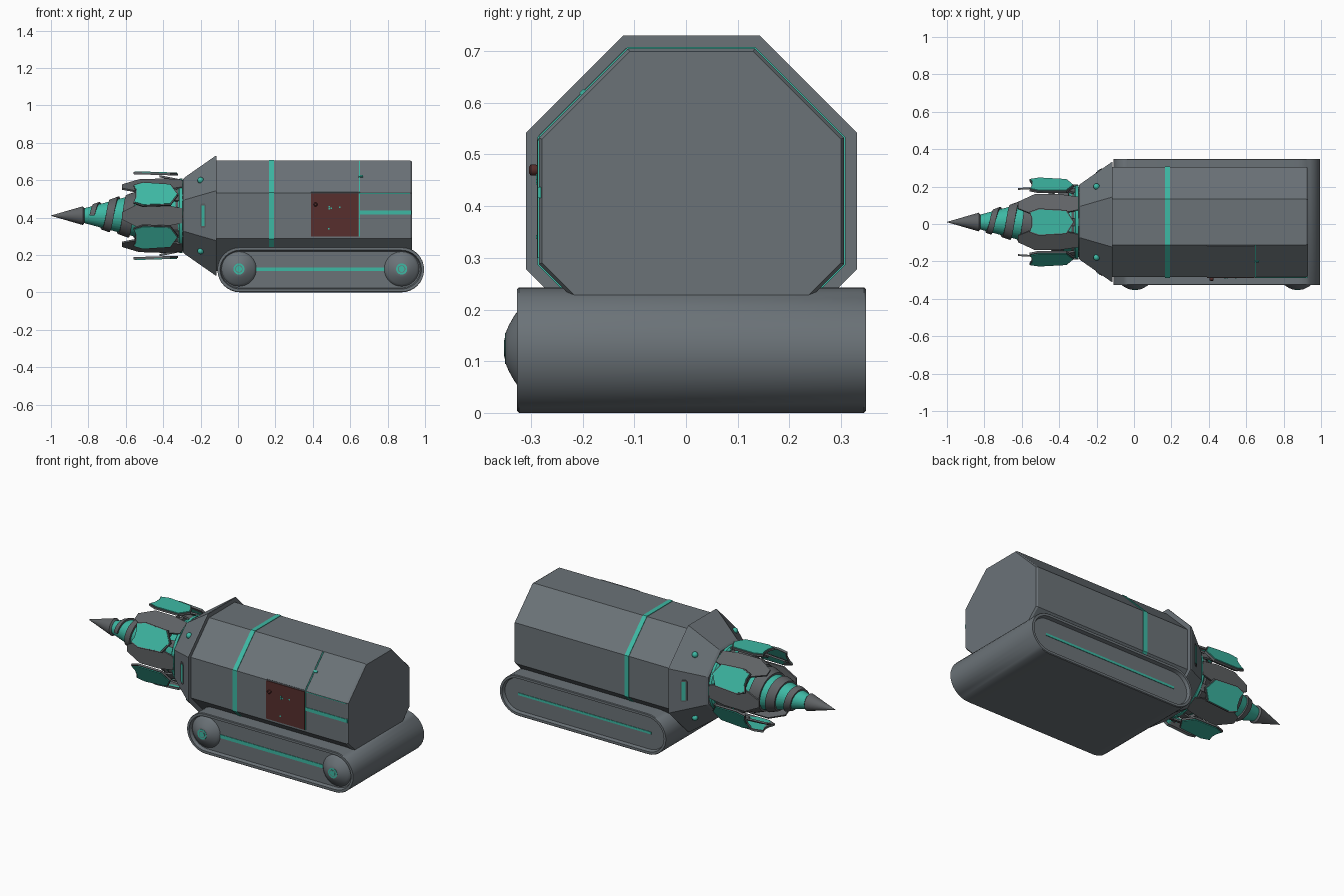
import bpy, bmesh, math
from math import sin, cos, pi, radians

if "Cube" in bpy.data.objects:
    bpy.data.objects.remove(bpy.data.objects["Cube"])

YC, ZC = 0.0105, 0.41          # axis of hull and drill
BODY, FLANGE, NOSE = 0.295, 0.32, 0.205   # octagon apothems


def material(name, rgb):
    m = bpy.data.materials.new(name)
    m.diffuse_color = (*rgb, 1)
    m.use_nodes = True
    m.node_tree.nodes["Principled BSDF"].inputs["Base Color"].default_value = m.diffuse_color
    return m


GRAY = material("steel gray", (0.147, 0.17, 0.187))
DARK = material("drill gray", (0.115, 0.123, 0.13))
TEAL = material("teal", (0.047, 0.48, 0.37))
MAROON = material("maroon", (0.095, 0.028, 0.026))


def finish(name, bm, mat, smooth=False):
    bmesh.ops.recalc_face_normals(bm, faces=bm.faces)
    me = bpy.data.meshes.new(name)
    bm.to_mesh(me)
    bm.free()
    me.materials.append(mat)
    ob = bpy.data.objects.new(name, me)
    bpy.context.collection.objects.link(ob)
    if smooth:
        bpy.ops.object.select_all(action='DESELECT')
        ob.select_set(True)
        bpy.context.view_layer.objects.active = ob
        bpy.ops.object.shade_smooth_by_angle(angle=radians(35))
    return ob


def skin(bm, rings):
    """Bridge consecutive closed rings and cap both ends."""
    n = len(rings[0])
    rows = [[bm.verts.new(p) for p in r] for r in rings]
    for a, b in zip(rows, rows[1:]):
        for i in range(n):
            bm.faces.new((a[i], a[(i + 1) % n], b[(i + 1) % n], b[i]))
    bm.faces.new(rows[0])
    bm.faces.new(rows[-1])


def polar(x, t, r, a):
    """Point on a plane facing angle a (0 = front, 90 = up) round the hull axis."""
    return (x, YC - r * cos(a) + t * sin(a), ZC + r * sin(a) + t * cos(a))


def lathe_x(name, profile, n, mat, smooth=True):
    k = 1 / cos(pi / 8) if n == 8 else 1
    rings = [[polar(x, 0, r * k, 2 * pi * (i + 0.5) / n) for i in range(n)] for x, r in profile]
    bm = bmesh.new()
    skin(bm, rings)
    return finish(name, bm, mat, smooth)


def lathe_y(name, profile, cx, cz, mat, n=32):
    bm = bmesh.new()
    skin(bm, [[(cx + r * cos(2 * pi * i / n), y, cz + r * sin(2 * pi * i / n))
               for i in range(n)] for y, r in profile])
    return finish(name, bm, mat, True)


def plate(name, outline, deg, radius, thick, mat):
    """Flat plate from (x, t) points; radius is a number or a function of x."""
    rf = radius if callable(radius) else (lambda x: radius)
    a = radians(deg)
    bm = bmesh.new()
    skin(bm, [[polar(x, t, rf(x) + d, a) for x, t in outline] for d in (-0.004, thick)])
    return finish(name, bm, mat)


def rect(x0, x1, t0, t1):
    return [(x0, t0), (x1, t0), (x1, t1), (x0, t1)]


# Hull, collar and stripe
lathe_x("hull", [(-0.125, BODY), (0.92, BODY), (0.93, BODY - 0.006)], 8, GRAY, False)
lathe_x("collar", [(-0.295, NOSE - 0.01), (-0.285, NOSE), (-0.12, FLANGE), (-0.114, FLANGE)], 8, GRAY, False)
lathe_x("hull_stripe", [(0.166, BODY + 0.003), (0.193, BODY + 0.003)], 8, TEAL, False)


def collar_r(x):
    return NOSE + (x + 0.285) / 0.165 * (FLANGE - NOSE)


# Collar slots and bolts
for deg in (0, 180):
    plate("collar_slot_frame", [(-0.202, -0.055), (-0.195, -0.065), (-0.178, -0.065), (-0.171, -0.055),
                                (-0.171, 0.055), (-0.178, 0.065), (-0.195, 0.065), (-0.202, 0.055)],
          deg, collar_r, 0.004, DARK)
    plate("collar_slot", rect(-0.195, -0.178, -0.055, 0.055), deg, collar_r, 0.006, TEAL)
for deg in (45, 135, 225, 315):
    bm = bmesh.new()
    bmesh.ops.create_uvsphere(bm, u_segments=16, v_segments=10, radius=0.017)
    bmesh.ops.translate(bm, verts=bm.verts, vec=polar(-0.2, 0, 0.268, radians(deg)))
    finish("collar_bolt", bm, TEAL, True)

# Split side door with trim and handle
plate("door_lower", rect(0.39, 0.645, -0.11, 0.119), 0, BODY, 0.004, MAROON)
plate("door_upper", rect(0.39, 0.645, -0.119, 0.119), 45, BODY, 0.004, GRAY)
plate("door_trim_lower", rect(0.646, 0.651, -0.11, 0.12), 0, BODY, 0.003, TEAL)
plate("door_trim_upper", rect(0.646, 0.651, -0.12, 0.12), 45, BODY, 0.003, TEAL)
plate("door_latch", rect(0.645, 0.668, -0.006, 0.006), 45, BODY, 0.006, TEAL)
plate("rear_band", rect(0.65, 0.928, 0.006, 0.027), 0, BODY, 0.003, TEAL)
plate("rear_pinstripe", rect(0.65, 0.92, 0.117, 0.121), 0, BODY, 0.002, TEAL)
for x, t in ((0.487, 0.048), (0.498, 0.04), (0.487, 0.036), (0.545, 0.046), (0.485, -0.07)):
    plate("door_light", rect(x - 0.004, x + 0.004, t - 0.004, t + 0.004), 0, BODY, 0.006, TEAL)
lathe_y("door_handle", [(-0.28, 0.006), (-0.292, 0.011), (-0.3, 0.011), (-0.304, 0.006)], 0.415, 0.47, MAROON, 12)

# Drill base, core, tip and screw thread
lathe_x("drill_base", [(-0.335, 0.17), (-0.32, 0.185), (-0.28, 0.19)], 32, DARK)
lathe_x("drill_ring", [(-0.322, 0.19), (-0.312, 0.2), (-0.297, 0.2)], 32, TEAL)
lathe_x("drill_core", [(-0.84, 0.035), (-0.31, 0.178)], 32, TEAL)
lathe_x("drill_tip", [(-1.0, 0.001), (-0.83, 0.05), (-0.822, 0.04)], 32, DARK)
rings = []
TURNS, STEPS = 5, 36
for i in range(TURNS * STEPS + 1):
    a = 2 * pi * i / STEPS
    x = -0.795 + 0.088 * i / STEPS
    w = 0.028 + 0.03 * min(1, i / (2 * STEPS))
    r0, r1 = 0.275 * (x + 1), 0.285 * (x + w + 1)
    rings.append([polar(px, 0, r, a) for px, r in
                  ((x, r0 * 0.8), (x, r0), (x + w, r1), (x + w, r1 * 0.8))])
bm = bmesh.new()
skin(bm, rings)
finish("drill_thread", bm, DARK, True)

# Outer teal petals and inner gray petals round the drill
outer = [(-0.56, 0.055), (-0.548, 0.022), (-0.548, -0.022), (-0.56, -0.055), (-0.51, -0.073),
         (-0.36, -0.064), (-0.32, 0), (-0.36, 0.064), (-0.51, 0.073)]
trim = [(-0.44 + (x + 0.44) * 0.95, t * 0.92) for x, t in outer]
inner = [(-0.62, 0.02), (-0.62, -0.02), (-0.53, -0.065), (-0.4, -0.06), (-0.3, -0.04),
         (-0.3, 0.04), (-0.4, 0.06), (-0.53, 0.065)]


def outer_r(x):
    return 0.222 - 0.03 * (x + 0.44)


def inner_r(x):
    return 0.195 + 0.06 * (x + 0.3)


for k in range(6):
    plate("outer_petal", outer, 30 + 60 * k, outer_r, 0.008, DARK)
    plate("outer_petal_face", trim, 30 + 60 * k, outer_r, 0.012, TEAL)
    plate("inner_petal", inner, 60 * k, inner_r, 0.006, DARK)
    plate("petal_arm", rect(-0.42, -0.28, -0.02, 0.02), 30 + 60 * k,
          lambda x: 0.185 - 0.2 * (x + 0.3), 0.008, DARK)

# Wide track block with recessed sides
Y0, Y1, TR = -0.327, 0.348, 0.1215
loop = []
for cx, start in ((0.8735, -90), (0.0115, 90)):
    for i in range(17):
        a = radians(start + 180 * i / 16)
        loop.append((cx + TR * cos(a), TR + TR * sin(a)))
bm = bmesh.new()
skin(bm, [[(x, Y0 + d if d < 0.1 else Y1 - (d - 1), TR + (z - TR) * s) for x, z in loop]
          for d, s in ((0, 0.97), (0.004, 1), (1.004, 1), (1, 0.97))])
bmesh.ops.recalc_face_normals(bm, faces=bm.faces)
sides = [f for f in bm.faces if len(f.verts) > 8]
bmesh.ops.inset_individual(bm, faces=sides, thickness=0.014)
bmesh.ops.inset_individual(bm, faces=sides, thickness=0.006, depth=-0.02)
finish("track", bm, GRAY, True)


# Teal lines in the track recesses
def box(name, x0, x1, y0, y1, z0, z1, mat):
    bm = bmesh.new()
    skin(bm, [[(x0, y, z0), (x1, y, z0), (x1, y, z1), (x0, y, z1)] for y in (y0, y1)])
    finish(name, bm, mat)


box("track_line_front", 0.08, 0.8, Y0 + 0.017, Y0 + 0.023, 0.113, 0.134, TEAL)
box("track_line_back", 0.0, 0.885, Y1 - 0.023, Y1 - 0.017, 0.116, 0.13, TEAL)

# Domed wheels on the front side
for cx in (0.005, 0.875):
    lathe_y("wheel", [(-0.3, 0.095), (-0.31, 0.092), (-0.32, 0.08), (-0.333, 0.062),
                      (-0.343, 0.044), (-0.349, 0.03)], cx, 0.125, GRAY)
    lathe_y("wheel_hub", [(-0.34, 0.03), (-0.3505, 0.03)], cx, 0.125, TEAL)
    lathe_y("wheel_hub_groove", [(-0.345, 0.02), (-0.3515, 0.02)], cx, 0.125, GRAY)
    lathe_y("wheel_cap", [(-0.345, 0.016), (-0.3525, 0.016)], cx, 0.125, TEAL)
